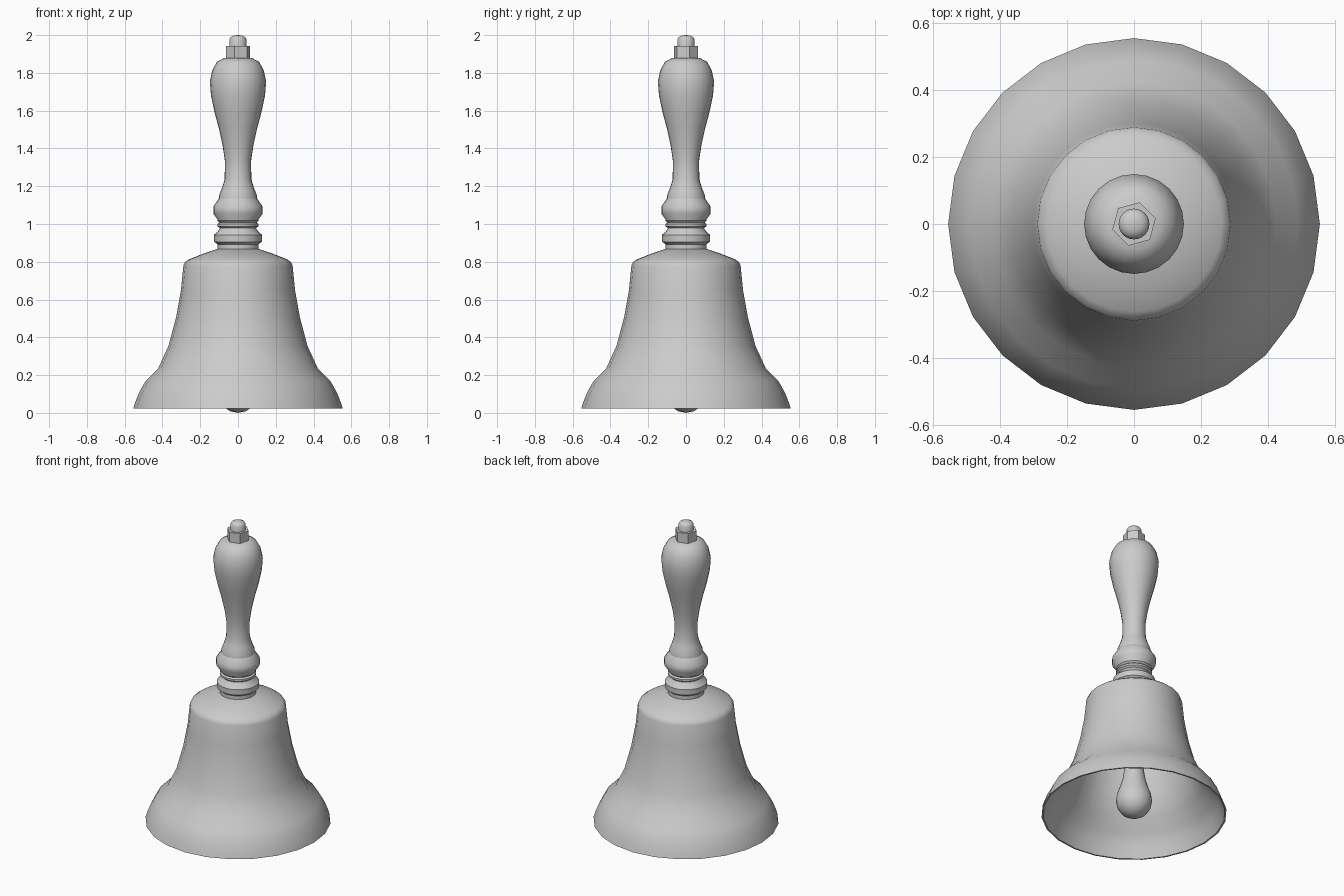
import bpy, bmesh
from math import radians, pi
from mathutils import Matrix


def lathe(name, profile, sides=24, turn=0, angle=40):
    """Revolve (radius, z) points around the z axis."""
    bm = bmesh.new()
    verts = [bm.verts.new((r, 0, z)) for r, z in profile]
    edges = [bm.edges.new(pair) for pair in zip(verts, verts[1:])]
    bmesh.ops.spin(bm, geom=verts + edges, axis=(0, 0, 1), cent=(0, 0, 0),
                   angle=2 * pi, steps=sides)
    bmesh.ops.remove_doubles(bm, verts=bm.verts, dist=0.0005)
    bmesh.ops.recalc_face_normals(bm, faces=bm.faces)
    bm.transform(Matrix.Rotation(radians(turn), 4, 'Z'))
    mesh = bpy.data.meshes.new(name)
    bm.to_mesh(mesh)
    bm.free()
    obj = bpy.data.objects.new(name, mesh)
    bpy.context.collection.objects.link(obj)
    bpy.ops.object.select_all(action='DESELECT')
    obj.select_set(True)
    bpy.context.view_layer.objects.active = obj
    bpy.ops.object.shade_smooth_by_angle(angle=radians(angle))
    return obj


# Flared bell: outer wall, thin rim, then inner wall
lathe("bell_body", [
    (0, 0.87), (0.11, 0.868), (0.20, 0.837), (0.262, 0.812), (0.282, 0.797),
    (0.289, 0.78), (0.302, 0.65), (0.328, 0.505), (0.368, 0.355),
    (0.424, 0.232), (0.49, 0.168), (0.525, 0.105), (0.545, 0.055),
    (0.555, 0.022), (0.545, 0.022), (0.512, 0.1), (0.478, 0.158),
    (0.412, 0.222), (0.353, 0.35), (0.313, 0.5), (0.287, 0.645),
    (0.272, 0.775), (0.25, 0.797), (0.11, 0.85), (0, 0.85)])

# Turned collar with two rings
lathe("collar", [
    (0, 0.86), (0.108, 0.862), (0.108, 0.892), (0.126, 0.906), (0.127, 0.942),
    (0.103, 0.965), (0.096, 0.978), (0.108, 0.988), (0.108, 1.0),
    (0.098, 1.008), (0.108, 1.018), (0.108, 1.024), (0.131, 1.055),
    (0.131, 1.092), (0.101, 1.135), (0, 1.135)])

# Swelling grip
lathe("handle_grip", [
    (0, 1.13), (0.101, 1.135), (0.099, 1.155), (0.083, 1.195), (0.071, 1.235),
    (0.069, 1.33), (0.082, 1.42), (0.101, 1.505), (0.124, 1.59),
    (0.143, 1.68), (0.149, 1.755), (0.136, 1.815), (0.112, 1.858),
    (0.075, 1.878), (0, 1.88)])

# Hexagonal nut and rounded bolt end
lathe("nut", [(0, 1.87), (0.067, 1.87), (0.067, 1.943), (0, 1.943)], 6, 15, 30)
lathe("bolt_end", [
    (0, 1.93), (0.046, 1.93), (0.046, 1.975), (0.038, 1.99), (0.022, 1.998),
    (0, 2.0)])

# Pear-shaped clapper hanging inside
lathe("clapper", [
    (0, 0), (0.04, 0.008), (0.076, 0.031), (0.1, 0.067), (0.108, 0.11),
    (0.101, 0.155), (0.085, 0.2), (0.068, 0.26), (0.056, 0.34),
    (0.048, 0.5), (0.042, 0.86), (0, 0.86)])
